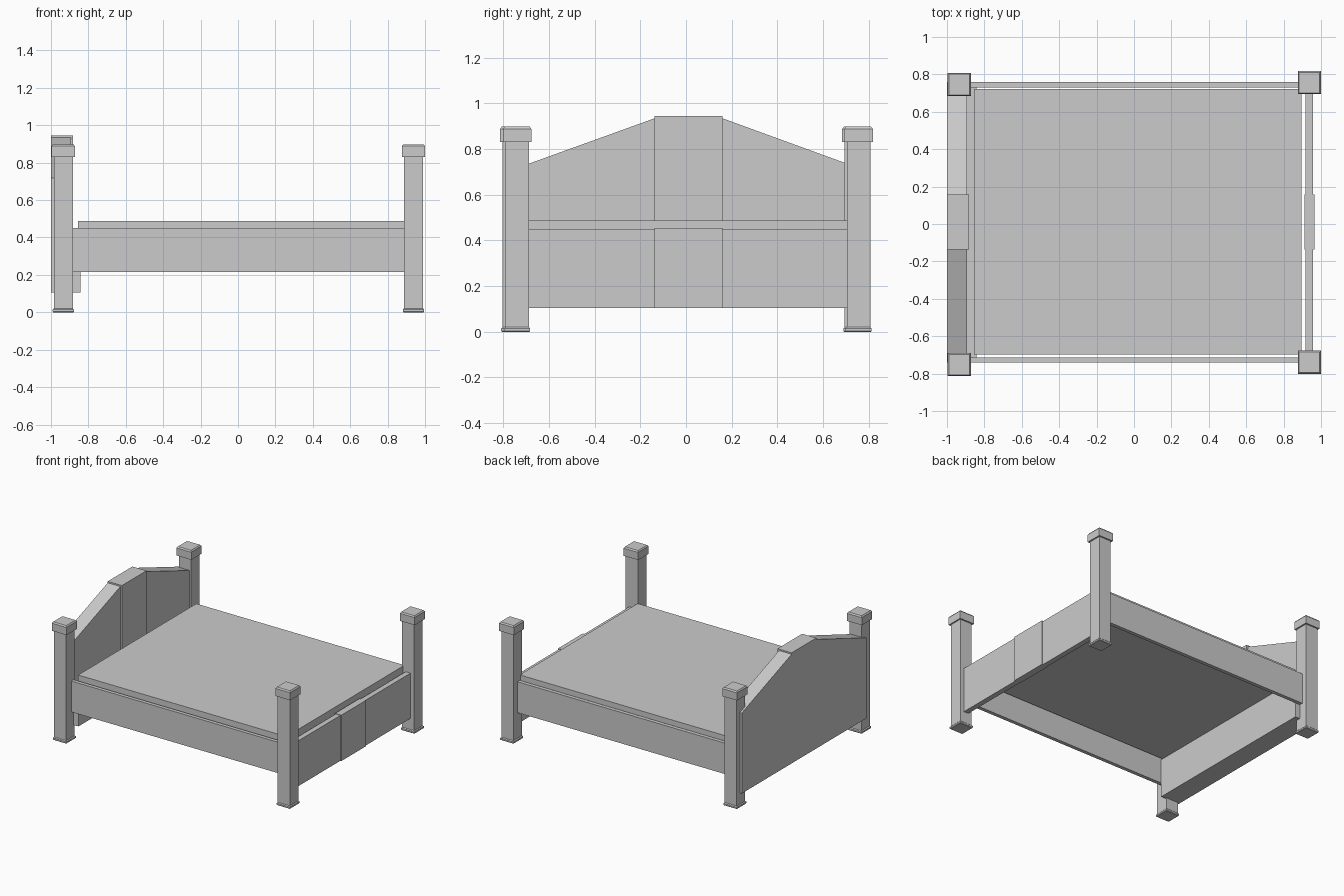
import bpy

if "Cube" in bpy.data.objects:
    bpy.data.objects.remove(bpy.data.objects["Cube"])


def make(name, verts, faces):
    mesh = bpy.data.meshes.new(name)
    mesh.from_pydata(verts, [], faces)
    mesh.update()
    ob = bpy.data.objects.new(name, mesh)
    bpy.context.collection.objects.link(ob)
    return ob


def prism(name, profile, x0, x1):
    """Extrude a counter-clockwise (y, z) outline along x."""
    n = len(profile)
    verts = [(x, y, z) for x in (x0, x1) for y, z in profile]
    faces = [tuple(reversed(range(n))), tuple(range(n, 2 * n))]
    faces += [(i, (i + 1) % n, n + (i + 1) % n, n + i) for i in range(n)]
    return make(name, verts, faces)


def box(name, x0, x1, y0, y1, z0, z1):
    return prism(name, [(y0, z0), (y1, z0), (y1, z1), (y0, z1)], x0, x1)


def stack(name, cx, cy, sections):
    """Square column through (half width, z) sections."""
    verts, faces = [], []
    for h, z in sections:
        verts += [(cx - h, cy - h, z), (cx + h, cy - h, z),
                  (cx + h, cy + h, z), (cx - h, cy + h, z)]
    for k in range(0, 4 * (len(sections) - 1), 4):
        faces += [(k + i, k + (i + 1) % 4, k + 4 + (i + 1) % 4, k + 4 + i)
                  for i in range(4)]
    m = len(verts)
    faces += [(3, 2, 1, 0), (m - 4, m - 3, m - 2, m - 1)]
    return make(name, verts, faces)


# Four corner posts with chamfered foot and cap
POST = [(0.054, 0), (0.057, 0.004), (0.057, 0.015), (0.051, 0.021),
        (0.051, 0.83), (0.062, 0.83), (0.062, 0.888), (0.055, 0.898)]
for name, x, y in [("head_post_front", -0.934, -0.752), ("head_post_back", -0.934, 0.746),
                   ("foot_post_front", 0.938, -0.739), ("foot_post_back", 0.938, 0.756)]:
    stack(name, x, y, POST)

Y0, Y1 = -0.741, 0.758      # outer faces of the frame
C0, C1 = -0.137, 0.159      # centre panel edges

# Arched headboard with raised centre panel and lower cleat
prism("headboard", [(Y0, 0.105), (Y1, 0.105), (Y1, 0.717), (C1, 0.935),
                    (C0, 0.935), (Y0, 0.717)], -1.0, -0.894)
box("headboard_centre_panel", -1.0, -0.881, C0, C1, 0.105, 0.946)
box("headboard_cleat", -0.894, -0.843, Y0 + 0.028, Y1 - 0.028, 0.105, 0.40)

# Footboard with raised centre panel
box("footboard", 0.917, 0.957, Y0, Y1, 0.105, 0.45)
box("footboard_centre_panel", 0.912, 0.965, C0, C1, 0.105, 0.454)

# Side rails
box("side_rail_front", -0.93, 0.93, Y0, Y0 + 0.028, 0.215, 0.45)
box("side_rail_back", -0.93, 0.93, Y1 - 0.028, Y1, 0.215, 0.45)

# Mattress slab
box("mattress", -0.856, 0.895, -0.698, 0.722, 0.40, 0.487)
